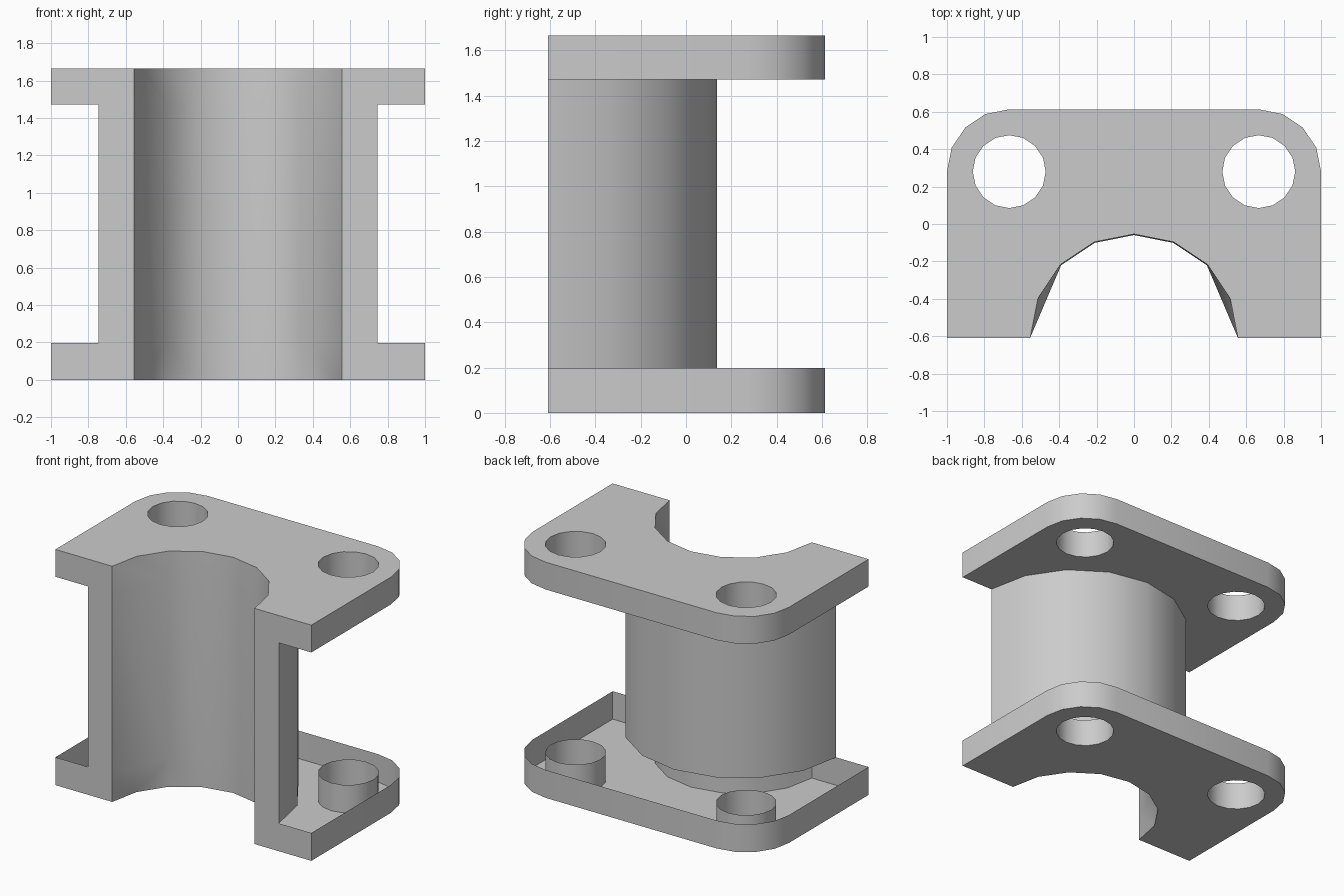
import bpy, bmesh, math
from mathutils import Vector

if "Cube" in bpy.data.objects:
    bpy.data.objects.remove(bpy.data.objects["Cube"], do_unlink=True)

FRONT, BACK = -0.61, 0.61
HEIGHT, LOW, HIGH = 1.665, 0.197, 1.472
HOLE_X, HOLE_Y, HOLE_R, CORNER_R = 0.667, 0.28, 0.195, 0.333
BORE_R, BARREL_R = 0.556, 0.747

grey = bpy.data.materials.new("plain grey")
grey.use_nodes = True
grey.diffuse_color = (0.6, 0.6, 0.6, 1)
grey.node_tree.nodes["Principled BSDF"].inputs["Base Color"].default_value = (0.6, 0.6, 0.6, 1)


def arc(cx, cy, r, start, end, steps):
    angles = [math.radians(start + (end - start) * i / steps) for i in range(steps + 1)]
    return [(cx + r * math.cos(a), cy + r * math.sin(a)) for a in angles]


def wall(bm, low, z0, high, z1, closed=False):
    """Band of quads between two outlines of equal length."""
    a = [bm.verts.new((x, y, z0)) for x, y in low]
    b = [bm.verts.new((x, y, z1)) for x, y in high]
    for i in range(len(a) if closed else len(a) - 1):
        j = (i + 1) % len(a)
        bm.faces.new((a[i], b[i], b[j], a[j]))


def cap(bm, loops, z, up):
    """Flat face bounded by an outline and pierced by holes."""
    edges = []
    for loop in loops:
        vs = [bm.verts.new((x, y, z)) for x, y in loop]
        edges += [bm.edges.new((vs[i - 1], vs[i])) for i in range(len(vs))]
    normal = Vector((0, 0, up))
    made = bmesh.ops.triangle_fill(bm, edges=edges, use_beauty=True, normal=normal)
    for f in made["geom"]:
        if isinstance(f, bmesh.types.BMFace):
            f.normal_update()
            if f.normal.dot(normal) < 0:
                f.normal_flip()


def finish(name, bm):
    bmesh.ops.remove_doubles(bm, verts=bm.verts, dist=0.0005)
    mesh = bpy.data.meshes.new(name)
    bm.to_mesh(mesh)
    bm.free()
    mesh.materials.append(grey)
    ob = bpy.data.objects.new(name, mesh)
    bpy.context.collection.objects.link(ob)
    bpy.ops.object.select_all(action="DESELECT")
    ob.select_set(True)
    bpy.context.view_layer.objects.active = ob
    bpy.ops.object.shade_smooth_by_angle(angle=math.radians(30))
    return ob


# Shared outlines
rim = ([(-1, FRONT)] + arc(-HOLE_X, HOLE_Y, CORNER_R, 180, 90, 4)
       + arc(HOLE_X, HOLE_Y, CORNER_R, 90, 0, 4) + [(1, FRONT)])
bore_end = arc(0, FRONT, BORE_R, 0, 180, 8)
barrel_line = arc(0, FRONT, BARREL_R, 180, 0, 8)
holes = [arc(s * HOLE_X, HOLE_Y, HOLE_R, 0, 360, 16)[:-1] for s in (-1, 1)]

# The bore keeps fewer corners along its middle length
bore_mid = arc(0, FRONT, BORE_R - 0.005, 0, 180, 8)
bore_mid[0], bore_mid[-1] = bore_end[0], bore_end[-1]
bore_mid[1], bore_mid[-2] = bore_mid[2], bore_mid[-3]


def flange(name, z0, z1, caps):
    bm = bmesh.new()
    wall(bm, rim, z0, rim, z1)
    for h in holes:
        wall(bm, h, z0, h, z1, closed=True)
    for inner, z, up in caps:
        cap(bm, [rim + inner] + holes, z, up)
    finish(name, bm)


# Closed top flange, and bottom flange open like a tray
flange("top_flange", HIGH, HEIGHT, [(bore_end, HEIGHT, 1), (barrel_line[::-1], HIGH, -1)])
flange("bottom_flange", 0, LOW, [(bore_end, 0, -1)])

# Barrel outer wall
bm = bmesh.new()
wall(bm, barrel_line, LOW, barrel_line, HIGH)
finish("barrel", bm)

# Bore lining
bm = bmesh.new()
wall(bm, bore_end, 0, bore_mid, LOW)
wall(bm, bore_mid, LOW, bore_mid, HIGH)
wall(bm, bore_mid, HIGH, bore_end, HEIGHT)
finish("bore", bm)

# Flat front faces, one bracket shape per side
bm = bmesh.new()
for s in (1, -1):
    shape = [(BORE_R, 0), (1, 0), (1, LOW), (BARREL_R, LOW),
             (BARREL_R, HIGH), (1, HIGH), (1, HEIGHT), (BORE_R, HEIGHT)]
    vs = [bm.verts.new((s * x, FRONT, z)) for x, z in shape]
    bm.faces.new(vs[::s])
finish("front_faces", bm)
